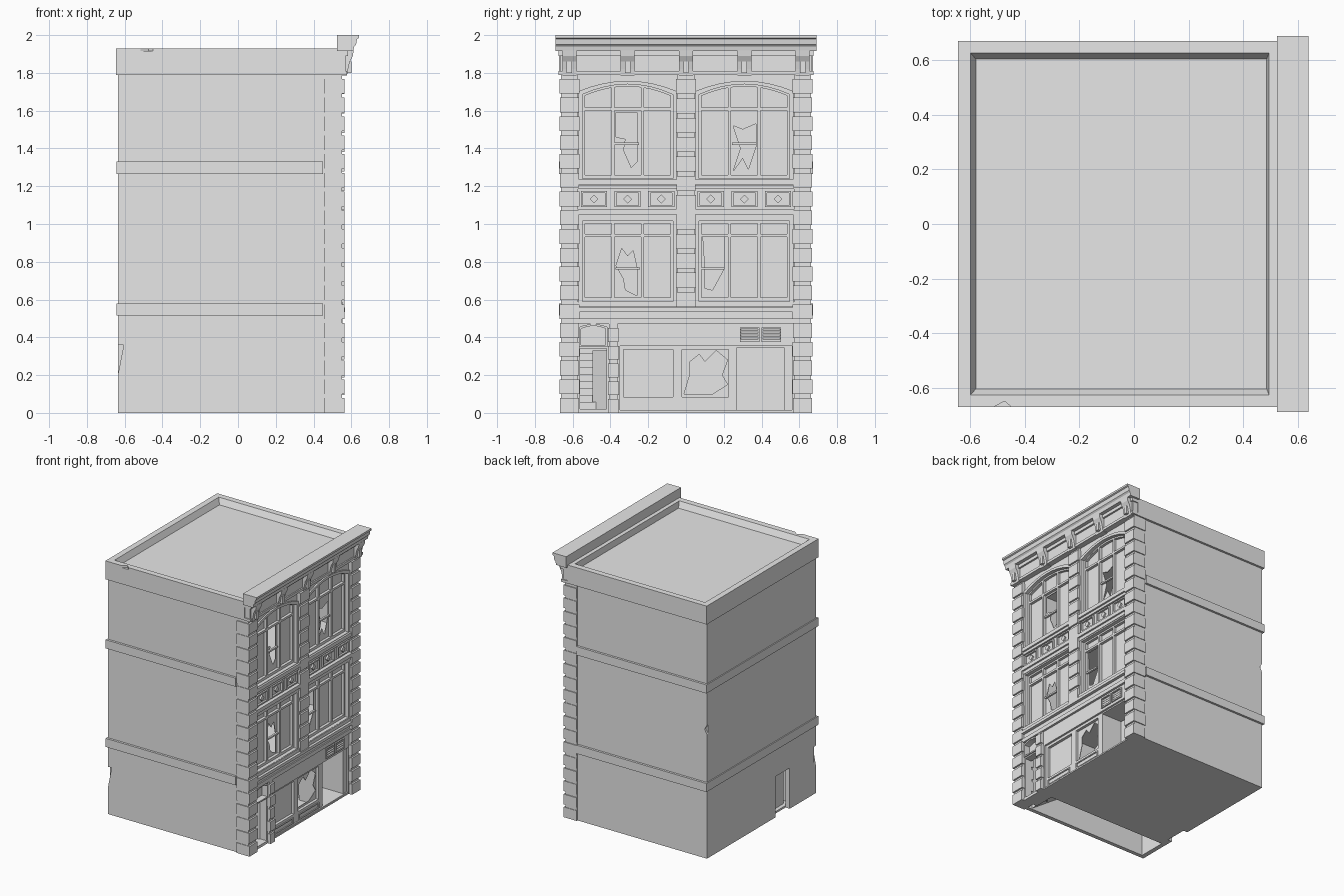
import bpy, bmesh, math
from mathutils import Vector

default = bpy.data.objects.get("Cube")
if default:
    bpy.data.objects.remove(default, do_unlink=True)

stone = bpy.data.materials.new("plain_grey")
stone.use_nodes = True
grey = (0.8, 0.8, 0.8, 1)
stone.diffuse_color = grey
for node in stone.node_tree.nodes:
    if node.type == "BSDF_PRINCIPLED":
        node.inputs["Base Color"].default_value = grey

PLACE = {
    "x": lambda u, v, t: (t, u, v),
    "y": lambda u, v, t: (u, t, v),
    "z": lambda u, v, t: (u, v, t),
}


def slab(name, axis, start, end, outline, holes=()):
    """Extrude an outline with optional holes along an axis."""
    bm = bmesh.new()
    caps = ([], [])
    for loop in [outline, *holes]:
        rows = [[bm.verts.new(PLACE[axis](u, v, t)) for u, v in loop] for t in (start, end)]
        for i in range(len(loop)):
            bm.faces.new((rows[0][i - 1], rows[0][i], rows[1][i], rows[1][i - 1]))
        for cap, row in zip(caps, rows):
            if holes:
                cap += [bm.edges.get((row[i - 1], row[i])) for i in range(len(row))]
            else:
                bm.faces.new(row)
    if holes:
        normal = Vector(PLACE[axis](0, 0, 1))
        for cap in caps:
            bmesh.ops.triangle_fill(bm, use_beauty=True, use_dissolve=False, edges=cap, normal=normal)
    bmesh.ops.recalc_face_normals(bm, faces=bm.faces[:])
    mesh = bpy.data.meshes.new(name)
    bm.to_mesh(mesh)
    bm.free()
    mesh.materials.append(stone)
    obj = bpy.data.objects.new(name, mesh)
    bpy.context.scene.collection.objects.link(obj)
    return obj


def rect(u0, u1, v0, v1):
    return [(u0, v0), (u1, v0), (u1, v1), (u0, v1)]


def box(name, x0, x1, y0, y1, z0, z1):
    return slab(name, "x", x0, x1, rect(y0, y1, z0, z1))


def cut(target, cutters):
    for cutter in cutters:
        cutter.hide_render = True
        mod = target.modifiers.new("cut", "BOOLEAN")
        mod.operation, mod.solver, mod.object = "DIFFERENCE", "EXACT", cutter
        bpy.context.view_layer.objects.active = target
        bpy.ops.object.modifier_apply(modifier=mod.name)
        bpy.data.objects.remove(cutter, do_unlink=True)


BACK, SIDE, EAVE = -0.635, 0.655, 1.79
WALL = 0.535          # front plane of the facade wall
PIER_IN, MID = 0.571, 0.046

# Hollow body with rear doorway and chipped corners
body = box("body_walls", BACK, 0.5, -SIDE, SIDE, 0, 1.85)
cut(body, [
    box("room_cutter", -0.6, 0.6, -0.625, 0.625, -0.1, 1.78),
    box("rear_door_cutter", -0.7, -0.59, -0.34, -0.17, -0.1, 0.31),
    slab("low_chip", "y", -0.7, -0.63, [(-0.66, 0.36), (-0.605, 0.36), (-0.64, 0.18)]),
    slab("high_chip", "y", 0.64, 0.7, [(-0.66, 1.06), (-0.615, 0.98), (-0.66, 0.9)]),
])
box("rear_door", -0.57, -0.56, -0.36, -0.15, 0, 0.33)
box("ground_floor", -0.6, 0.53, -0.4, 0.625, 0, 0.015)
for z in (0.54, 1.2):
    box("upper_floor", -0.61, 0.49, -0.63, 0.63, z, z + 0.02)

# Parapet ring, roof and sloped flashing
RIM_B, RIM_F, RIM_Y, ROOF = -0.6, 0.495, 0.627, 1.885
parapet = slab("parapet", "z", EAVE, 1.93, rect(-0.645, 0.527, -0.672, 0.672),
               [rect(RIM_B, RIM_F, -RIM_Y, RIM_Y)])
cut(parapet, [slab("parapet_chip", "z", 1.915, 1.95, [(-0.53, -0.68), (-0.475, -0.65), (-0.44, -0.68)])])
box("roof", RIM_B, RIM_F, -RIM_Y, RIM_Y, 1.83, ROOF)
for s in (-1, 1):
    wedge = [(s * RIM_Y, ROOF), (s * RIM_Y, 1.93), (s * (RIM_Y - 0.022), ROOF)]
    slab("roof_flashing", "x", RIM_B, RIM_F, wedge)
for edge, step in ((RIM_B, 0.02), (RIM_F, -0.008)):
    slab("roof_flashing", "y", -RIM_Y, RIM_Y, [(edge, ROOF), (edge, 1.93), (edge + step, ROOF)])

# Belt courses around the sides and rear
for z in (0.515, 1.265):
    band = [(0.45, -0.672), (-0.643, -0.672), (-0.643, 0.672), (0.45, 0.672),
            (0.45, 0.65), (-0.62, 0.65), (-0.62, -0.65), (0.45, -0.65)]
    slab("belt_course", "z", z, z + 0.065, band)


# Window outlines with a curved head
def opening(y0, y1, z0, spring, centre, half, rise, steps=8):
    top = []
    for i in range(steps + 1):
        y = y1 + (y0 - y1) * i / steps
        top.append((y, spring + rise * (1 - ((y - centre) / half) ** 2)))
    return [(y0, z0), (y1, z0)] + top


bays = []
for s in (-1, 1):
    for z0, spring, rise in ((0.59, 1.015, 0), (1.24, 1.685, 0.055)):
        bays.append((s * 0.309, z0, spring, rise))
HALF = 0.24
window_holes = [opening(c - HALF, c + HALF, z0, sp, c, HALF, r) for c, z0, sp, r in bays]

# Facade wall
stair_door = rect(-0.56, -0.42, 0.004, 0.34)
fanlight = opening(-0.555, -0.425, 0.36, 0.445, -0.49, 0.065, 0.015)
shop_front = rect(-0.35, 0.56, 0.004, 0.355)
slab("facade_wall", "x", 0.48, WALL, rect(-SIDE, SIDE, 0, 1.8),
     [stair_door, fanlight, shop_front] + window_holes)

# Jagged gaps in the panes, one per bay
gaps = [
    [(-0.37, 0.78), (-0.34, 0.87), (-0.31, 0.83), (-0.28, 0.86), (-0.26, 0.77), (-0.26, 0.62), (-0.32, 0.65), (-0.33, 0.71)],
    [(-0.37, 1.59), (-0.26, 1.59), (-0.26, 1.33), (-0.29, 1.3), (-0.33, 1.39), (-0.32, 1.45), (-0.37, 1.46)],
    [(0.09, 0.93), (0.2, 0.93), (0.2, 0.76), (0.14, 0.65), (0.1, 0.66), (0.1, 0.78)],
    [(0.25, 1.52), (0.3, 1.5), (0.37, 1.53), (0.37, 1.41), (0.33, 1.29), (0.3, 1.35), (0.25, 1.28), (0.29, 1.4)],
]

for (c, z0, spring, rise), hole, gap in zip(bays, window_holes, gaps):
    # Window frame with three lights and a transom, and its panes
    transom = spring - 0.075
    lights = []
    for k in (-1, 0, 1):
        y0, y1 = c + k * 0.156 - 0.07, c + k * 0.156 + 0.07
        lights.append(rect(y0, y1, z0 + 0.02, transom - 0.008))
        lights.append(opening(y0, y1, transom + 0.008, spring - 0.012, c, HALF, rise, 4))
    slab("window_frame", "x", 0.497, 0.518, hole, lights)
    slab("window_panes", "x", 0.492, 0.497, hole, [gap])
    mid = sum(y for y, z in gap) / len(gap)
    rail = (z0 + transom) / 2
    box("sash_rail", 0.497, 0.512, mid - 0.065, mid + 0.065, rail - 0.006, rail + 0.006)
    # Raised surround following the head
    outer = opening(c - 0.26, c + 0.26, z0 - 0.005, spring + 0.018, c, 0.26, rise)
    slab("window_surround", "x", WALL - 0.01, 0.546, outer, [hole])

# String courses and sills between the piers
courses = [(0.47, 0.5, 0.552), (0.5, 0.535, 0.543), (0.535, 0.557, 0.566), (0.562, 0.588, 0.553),
           (1.025, 1.05, 0.55), (1.05, 1.078, 0.563), (1.185, 1.205, 0.55), (1.208, 1.236, 0.56)]
for z0, z1, front in courses:
    box("string_course", 0.5, front, -PIER_IN, PIER_IN, z0, z1)

# Spandrel panels with diamonds
for c in (-0.309, 0.309):
    for k in (-1, 0, 1):
        y, z = c + k * 0.178, 1.132
        slab("spandrel_panel", "x", WALL - 0.01, 0.549, rect(y - 0.069, y + 0.069, z - 0.043, z + 0.043),
             [rect(y - 0.058, y + 0.058, z - 0.033, z + 0.033)])
        r = 0.023
        slab("spandrel_diamond", "x", WALL - 0.01, 0.547, [(y - r, z), (y, z - r), (y + r, z), (y, z + r)])


# Piers built from banded blocks
def pier(name, y0, y1, z0, z1, back, spread):
    box(name + "_core", back, 0.55, y0, y1, z0, z1)
    count = round((z1 - z0) / 0.1)
    pitch = (z1 - z0) / count
    for i in range(count):
        z, wide = z0 + i * pitch, spread * (i % 2)
        box(name + "_block", back, 0.563, y0 - 0.004 - wide, y1 + 0.004 + wide, z, z + pitch * 0.78)


pier("right_pier", -0.662, -PIER_IN, 0, EAVE, 0.455, 0.003)
pier("left_pier", PIER_IN, 0.662, 0, EAVE, 0.455, 0.003)
pier("middle_pier", -MID, MID, 0.56, EAVE, 0.5, 0.003)
pier("entry_pier", -0.408, -0.362, 0, 0.47, 0.5, 0.002)

# Cornice, frieze and brackets
cornice = [(0.525, 1.915), (0.61, 1.915), (0.615, 1.94), (0.625, 1.95), (0.63, 1.98), (0.64, 1.985), (0.64, 2), (0.525, 2)]
slab("cornice", "y", -0.69, 0.69, cornice)
box("frieze", 0.5, 0.568, -0.668, 0.668, EAVE, 1.92)
box("frieze_moulding", 0.525, 0.578, -0.675, 0.675, EAVE, 1.81)
box("frieze_moulding", 0.525, 0.582, -0.675, 0.675, 1.89, 1.92)
bracket = [(0.53, 1.785), (0.577, 1.785), (0.583, 1.82), (0.592, 1.86), (0.608, 1.89), (0.612, 1.918), (0.53, 1.918)]
for k in range(-2, 3):
    y = k * 0.309
    slab("bracket", "y", y - 0.037, y + 0.037, bracket)
    box("bracket_rib", 0.56, 0.6, y - 0.014, y + 0.014, 1.8, 1.86)

# Shop front, with broken pane and recessed doorway
show_windows = [rect(-0.33, -0.07, 0.085, 0.335), rect(-0.02, 0.225, 0.085, 0.335)]
doorway = rect(0.27, 0.52, 0.008, 0.345)
slab("shop_frame", "x", 0.49, 0.52, shop_front, show_windows + [doorway])
shop_gap = [(-0.01, 0.1), (0.02, 0.2), (0.02, 0.27), (0.07, 0.31), (0.1, 0.27), (0.16, 0.33),
            (0.22, 0.28), (0.19, 0.2), (0.22, 0.15), (0.14, 0.1)]
slab("shop_panes", "x", 0.494, 0.499, rect(-0.34, 0.235, 0.07, 0.345), [shop_gap])
for y0, y1 in ((-0.325, -0.085), (-0.015, 0.225)):
    slab("stall_riser_trim", "x", 0.515, 0.527, rect(y0, y1, 0.02, 0.065), [rect(y0 + 0.01, y1 - 0.01, 0.028, 0.057)])
for y in (0.262, 0.52):
    box("doorway_side", 0.33, 0.5, y, y + 0.008, 0, 0.355)
box("doorway_ceiling", 0.33, 0.5, 0.262, 0.528, 0.345, 0.355)
slab("shop_door", "x", 0.33, 0.345, rect(0.262, 0.528, 0, 0.355), [rect(0.32, 0.46, 0.06, 0.32)])
box("shop_door_pane", 0.333, 0.338, 0.31, 0.47, 0.05, 0.33)

# Louvred vents over the doorway
for y in (0.337, 0.452):
    slab("vent_frame", "x", 0.525, 0.545, rect(y - 0.052, y + 0.052, 0.375, 0.452),
         [rect(y - 0.045, y + 0.045, 0.382, 0.445)])
    for i in range(4):
        z = 0.384 + i * 0.016
        slab("vent_slat", "y", y - 0.047, y + 0.047, [(0.53, z + 0.012), (0.542, z), (0.542, z + 0.004), (0.533, z + 0.014)])

# Stair entry: fanlight, half-open door and stair flight
box("fanlight_pane", 0.495, 0.5, -0.56, -0.42, 0.35, 0.465)
slab("fanlight_trim", "x", WALL - 0.01, 0.545, opening(-0.565, -0.415, 0.35, 0.455, -0.49, 0.075, 0.015), [fanlight])
slab("stair_door", "z", 0.01, 0.33, [(0.48, -0.42), (0.47, -0.425), (0.39, -0.49), (0.4, -0.495)])
box("stair_wall", -0.6, 0.49, -0.41, -0.4, 0, 0.54)
steps = 14
flight = []
for i in range(steps):
    x, z = 0.42 - i * 0.05, 0.02 + i * 0.037
    flight += [(x, z), (x, z + 0.037)]
flight += [(flight[-1][0] - 0.05, flight[-1][1]), (flight[-1][0] - 0.05, flight[-1][1] - 0.05), (0.42, 0.005)]
slab("stair_flight", "y", -0.625, -0.41, flight)
box("entry_step", 0.42, 0.54, -0.57, -0.41, 0, 0.02)
